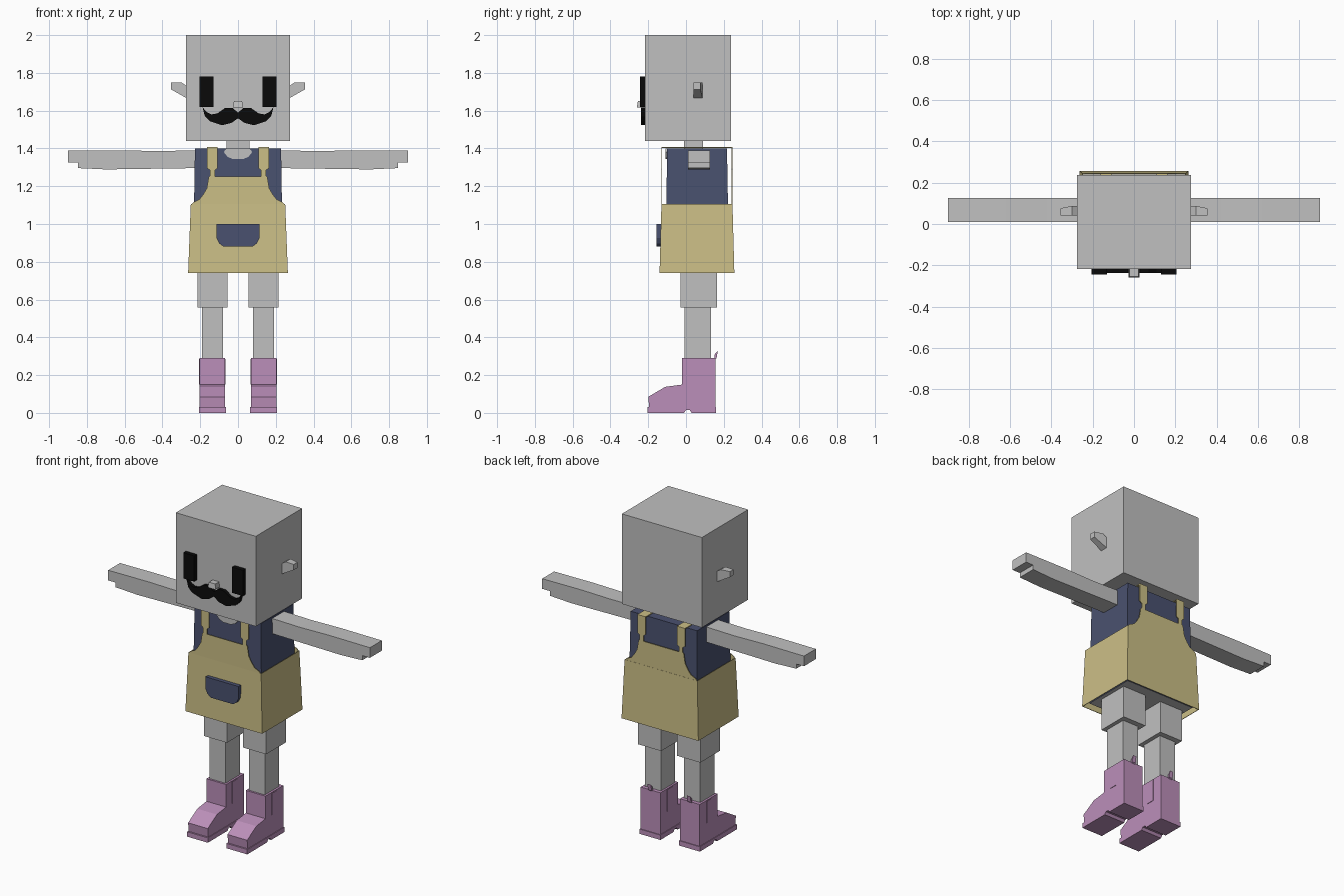
import bpy, bmesh

if "Cube" in bpy.data.objects:
    bpy.data.objects.remove(bpy.data.objects["Cube"], do_unlink=True)


def material(name, rgb):
    m = bpy.data.materials.new(name)
    m.use_nodes = True
    m.diffuse_color = (*rgb, 1)
    m.node_tree.nodes["Principled BSDF"].inputs["Base Color"].default_value = (*rgb, 1)
    return m


SKIN = material("light grey", (0.53, 0.53, 0.53))
TAN = material("tan", (0.60, 0.52, 0.24))
NAVY = material("navy", (0.068, 0.083, 0.16))
PINK = material("pink", (0.50, 0.275, 0.49))
BLACK = material("black", (0.003, 0.003, 0.003))


def finish(name, bm, *mats):
    bmesh.ops.recalc_face_normals(bm, faces=bm.faces)
    me = bpy.data.meshes.new(name)
    bm.to_mesh(me)
    bm.free()
    for m in mats:
        me.materials.append(m)
    ob = bpy.data.objects.new(name, me)
    bpy.context.collection.objects.link(ob)
    return ob


def prism(name, pts, axis, lo, hi, mat):
    """Extrude a 2D outline along x (points are y, z) or along y (points are x, z)."""
    bm = bmesh.new()
    place = (lambda p, d: (d, p[0], p[1])) if axis == "x" else (lambda p, d: (p[0], d, p[1]))
    a = [bm.verts.new(place(p, lo)) for p in pts]
    b = [bm.verts.new(place(p, hi)) for p in pts]
    bm.faces.new(a)
    bm.faces.new(b[::-1])
    for i in range(len(a)):
        j = (i + 1) % len(a)
        bm.faces.new((a[i], b[i], b[j], a[j]))
    return finish(name, bm, mat)


def tapered(name, bottom, top, z0, z1, *mats, open_ends=False):
    """Box between two (x0, x1, y0, y1) rectangles."""
    bm = bmesh.new()
    rings = []
    for (x0, x1, y0, y1), z in ((bottom, z0), (top, z1)):
        rings.append([bm.verts.new((x, y, z)) for x, y in ((x0, y0), (x1, y0), (x1, y1), (x0, y1))])
    a, b = rings
    for i in range(4):
        j = (i + 1) % 4
        bm.faces.new((a[i], a[j], b[j], b[i]))
    if not open_ends:
        bm.faces.new(a[::-1])
        bm.faces.new(b)
    return finish(name, bm, *mats)


def box(name, x0, x1, y0, y1, z0, z1, mat):
    r = (min(x0, x1), max(x0, x1), y0, y1)
    return tapered(name, r, r, z0, z1, mat)


def mirrored(half):
    """Close a half outline with its mirror image in x."""
    return half + [(-x, z) for x, z in reversed(half) if x > 0]


# Head, neck and face
box("head", -0.275, 0.275, -0.218, 0.237, 1.44, 2.0, SKIN)
box("neck", -0.06, 0.06, -0.01, 0.09, 1.38, 1.45, SKIN)
tapered("nose", (-0.026, 0.026, -0.26, -0.21), (-0.022, 0.022, -0.255, -0.21), 1.618, 1.65, SKIN)
moustache = [(0, 1.56), (0.035, 1.535), (0.085, 1.523), (0.15, 1.545), (0.175, 1.57),
             (0.188, 1.618), (0.165, 1.592), (0.14, 1.58), (0.11, 1.585), (0.07, 1.613),
             (0.03, 1.615), (0, 1.59)]
half_outline = moustache + [(-x, z) for x, z in reversed(moustache[1:-1])]
prism("moustache", half_outline, "y", -0.238, -0.216, BLACK)

# Body: grey underside, navy sides
body = tapered("torso", (-0.238, 0.238, -0.108, 0.228), (-0.228, 0.228, -0.1, 0.217),
               0.755, 1.4, NAVY, SKIN)
for f in body.data.polygons:
    if f.normal.z < -0.9:
        f.material_index = 1
prism("neckline", mirrored([(0.065, 1.4), (0.075, 1.38), (0.055, 1.355), (0.025, 1.343)]),
      "y", -0.108, -0.1, SKIN)

# Apron dress: open skirt, then bib and straps front and back
skirt = tapered("skirt", (-0.264, 0.264, -0.14, 0.256), (-0.25, 0.25, -0.13, 0.246),
                0.74, 1.105, TAN, open_ends=True)
solid = skirt.modifiers.new("thickness", "SOLIDIFY")
solid.thickness = 0.005
bib = mirrored([(0.25, 1.1), (0.237, 1.115), (0.205, 1.13), (0.185, 1.155), (0.165, 1.19),
                (0.155, 1.25), (0.148, 1.255), (0.148, 1.285), (0.163, 1.295), (0.163, 1.408),
                (0.108, 1.408), (0.108, 1.295), (0.122, 1.285), (0.122, 1.252)])
prism("bib_front", bib, "y", -0.130, -0.126, TAN)
prism("bib_back", bib, "y", 0.240, 0.245, TAN)
pocket = mirrored([(0.113, 1.0), (0.113, 0.925), (0.1, 0.897), (0.075, 0.88)])
prism("pocket", pocket, "y", -0.157, -0.13, NAVY)

# Parts that repeat on both sides
arm = [(0.22, 1.39), (0.42, 1.386), (0.62, 1.39), (0.9, 1.388), (0.9, 1.325), (0.848, 1.325),
       (0.848, 1.296), (0.7, 1.289), (0.22, 1.296)]
ear = [(0.27, 1.665), (0.355, 1.713), (0.355, 1.748), (0.30, 1.75), (0.27, 1.73)]
boot = [(-0.195, 0.03), (-0.2, 0.085), (-0.11, 0.138), (-0.02, 0.15), (-0.02, 0.29),
        (0.155, 0.29), (0.155, 0.03)]
sole = [(-0.205, 0), (-0.205, 0.03), (0.16, 0.03), (0.16, 0), (0.03, 0), (0.02, 0.015),
        (0, 0.015), (-0.01, 0)]
for s, side in ((1, "left"), (-1, "right")):
    prism(side + "_arm", [(s * x, z) for x, z in arm], "y", 0.01, 0.127, SKIN)

    # Ear narrows towards its tip
    e = prism(side + "_ear", [(s * x, z) for x, z in ear], "y", 0.04, 0.088, SKIN)
    for v in e.data.vertices:
        if abs(v.co.x) > 0.34:
            v.co.y = 0.04 if v.co.y < 0.06 else 0.076

    box(side + "_eye", s * 0.13, s * 0.205, -0.244, -0.216, 1.62, 1.78, BLACK)
    box(side + "_shoulder_strap", s * 0.108, s * 0.163, -0.128, 0.242, 1.402, 1.407, TAN)

    # Legs and boots
    box(side + "_thigh", s * 0.055, s * 0.214, -0.03, 0.165, 0.557, 0.76, SKIN)
    box(side + "_shin", s * 0.08, s * 0.19, -0.008, 0.132, 0.27, 0.56, SKIN)
    x0, x1 = sorted((s * 0.068, s * 0.203))
    prism(side + "_boot", boot, "x", x0, x1, PINK)
    prism(side + "_sole", sole, "x", x0 - 0.004, x1 + 0.004, PINK)
    for x in (x0, x1):
        box(side + "_boot_panel", x - 0.003, x + 0.003, 0.04, 0.09, 0.15, 0.285, PINK)
    xc = (x0 + x1) / 2
    prism(side + "_boot_tab", [(0.148, 0.28), (0.152, 0.31), (0.168, 0.33), (0.162, 0.29)],
          "x", xc - 0.012, xc + 0.012, PINK)
